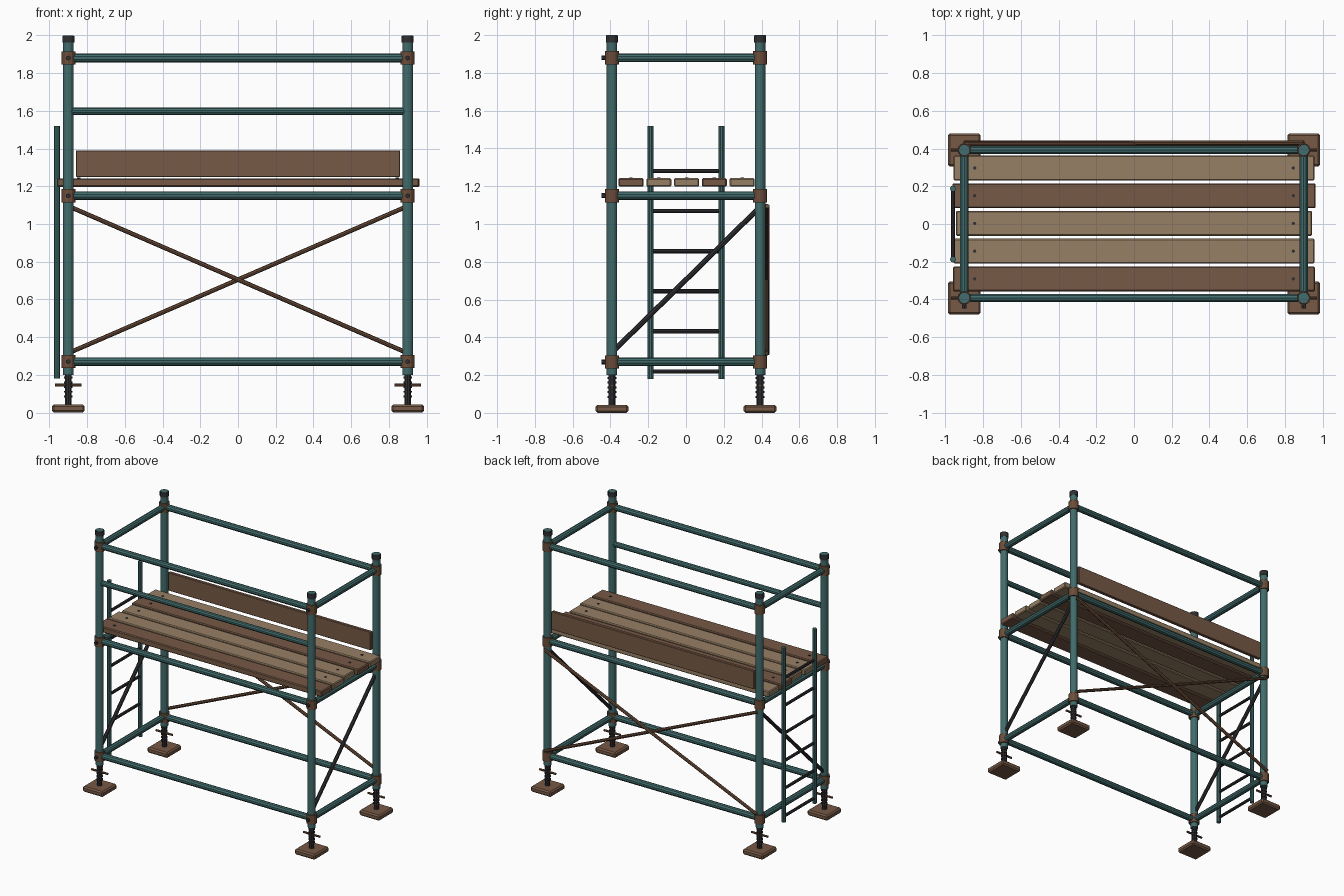
import bpy
from math import pi
from mathutils import Vector

cube = bpy.data.objects.get("Cube")
if cube:
    bpy.data.objects.remove(cube, do_unlink=True)


def material(name, rgb):
    m = bpy.data.materials.new(name)
    m.use_nodes = True
    m.diffuse_color = (*rgb, 1)
    bsdf = next(n for n in m.node_tree.nodes if n.type == 'BSDF_PRINCIPLED')
    bsdf.inputs["Base Color"].default_value = (*rgb, 1)
    return m


TEAL = material("teal_paint", (0.055, 0.15, 0.15))
DARK = material("dark_steel", (0.03, 0.03, 0.035))
RUST = material("rusty_steel", (0.15, 0.075, 0.042))
BROWN = material("brown_wood", (0.18, 0.10, 0.06))
TAN = material("tan_wood", (0.31, 0.215, 0.13))


def tube(name, a, b, radius, mat, sides=10):
    """Straight tube between two points."""
    a, b = Vector(a), Vector(b)
    bpy.ops.mesh.primitive_cylinder_add(vertices=sides, radius=radius,
                                        depth=(b - a).length, location=(a + b) / 2)
    ob = bpy.context.object
    ob.name = name
    ob.rotation_euler = (b - a).to_track_quat('Z', 'Y').to_euler()
    ob.data.materials.append(mat)
    return ob


def board(name, centre, size, mat, bevel=0.006):
    """Rectangular board with softened edges."""
    bpy.ops.mesh.primitive_cube_add(size=1, location=centre)
    ob = bpy.context.object
    ob.name = name
    ob.scale = size
    bpy.ops.object.transform_apply(location=False, rotation=False, scale=True)
    mod = ob.modifiers.new("edge", 'BEVEL')
    mod.width = bevel
    mod.segments = 1
    ob.data.materials.append(mat)
    return ob


PX, PY = 0.9, 0.392
LEVELS = {"base": 0.27, "deck": 1.15, "guard": 1.88}

# Corner posts with feet, jacks, collars and couplers
for sx, xname in ((-1, "right"), (1, "left")):
    for sy, yname in ((-1, "front"), (1, "back")):
        x, y = sx * PX, sy * PY
        tag = f"{yname}_{xname}"
        tube(f"post_{tag}", (x, y, 0.2), (x, y, 2.0), 0.028, TEAL, 12)
        tube(f"post_collar_{tag}", (x, y, 1.962), (x, y, 1.998), 0.032, DARK, 12)
        board(f"foot_plate_{tag}", (x, y, 0.021), (0.174, 0.174, 0.042), BROWN, 0.01)
        tube(f"jack_screw_{tag}", (x, y, 0.04), (x, y, 0.21), 0.018, DARK)
        for i in range(5):
            z = 0.085 + i * 0.025
            tube(f"jack_thread_{tag}_{i}", (x, y, z - 0.005), (x, y, z + 0.005),
                 0.023, DARK)
        tube(f"jack_handle_{tag}", (x - 0.07, y, 0.145), (x + 0.07, y, 0.145),
             0.008, RUST, 8)
        for level, z in LEVELS.items():
            tube(f"coupler_{level}_{tag}", (x, y, z - 0.035), (x, y, z + 0.035),
                 0.037, RUST, 12)
            tube(f"coupler_bolt_{level}_{tag}", (x, y - 0.03, z), (x, y - 0.055, z),
                 0.013, DARK, 6)

# Horizontal rails around each level
for level, z in LEVELS.items():
    for s, name in ((-1, "front"), (1, "back")):
        tube(f"{level}_rail_{name}", (-PX, s * PY, z), (PX, s * PY, z), 0.023, TEAL)
    for s, name in ((-1, "right"), (1, "left")):
        tube(f"{level}_rail_{name}", (s * PX, -PY, z), (s * PX, PY, z), 0.023, TEAL)
tube("middle_rail_front", (-PX, -PY, 1.597), (PX, -PY, 1.597), 0.02, TEAL)

# Crossed braces on the back, single diagonals on the ends
for s, name in ((-1, "falling"), (1, "rising")):
    y = 0.428 + s * 0.003
    tube(f"back_brace_{name}", (-s * PX, y, 0.315), (s * PX, y, 1.095), 0.012, RUST, 8)
for s, name in ((-1, "right"), (1, "left")):
    tube(f"end_brace_{name}", (s * PX, -PY, 0.32), (s * PX, PY, 1.09), 0.014, DARK, 8)

# Deck planks with nail heads, and the toe board
plank_mats = (BROWN, TAN, TAN, BROWN, TAN)
plank_lengths = (1.92, 1.915, 1.89, 1.925, 1.915)
for i, (mat, length) in enumerate(zip(plank_mats, plank_lengths)):
    y = (i - 2) * 0.147 + 0.003
    board(f"deck_plank_{i + 1}", (0, y, 1.22), (length, 0.132, 0.045), mat)
    for s in (-1, 1):
        tube(f"nail_{i + 1}_{'left' if s > 0 else 'right'}",
             (s * 0.845, y, 1.23), (s * 0.845, y, 1.246), 0.009, DARK, 8)
board("toe_board", (0, PY, 1.32), (1.72, 0.025, 0.14), BROWN, 0.003)

# Ladder on one end
LX, LY = -0.96, 0.188
for s, name in ((-1, "front"), (1, "back")):
    tube(f"ladder_stile_{name}", (LX, s * LY, 0.18), (LX, s * LY, 1.52), 0.016, TEAL)
for i in range(6):
    z = 0.22 + i * 0.212
    tube(f"ladder_rung_{i + 1}", (LX, -LY, z), (LX, LY, z), 0.011, DARK, 8)
